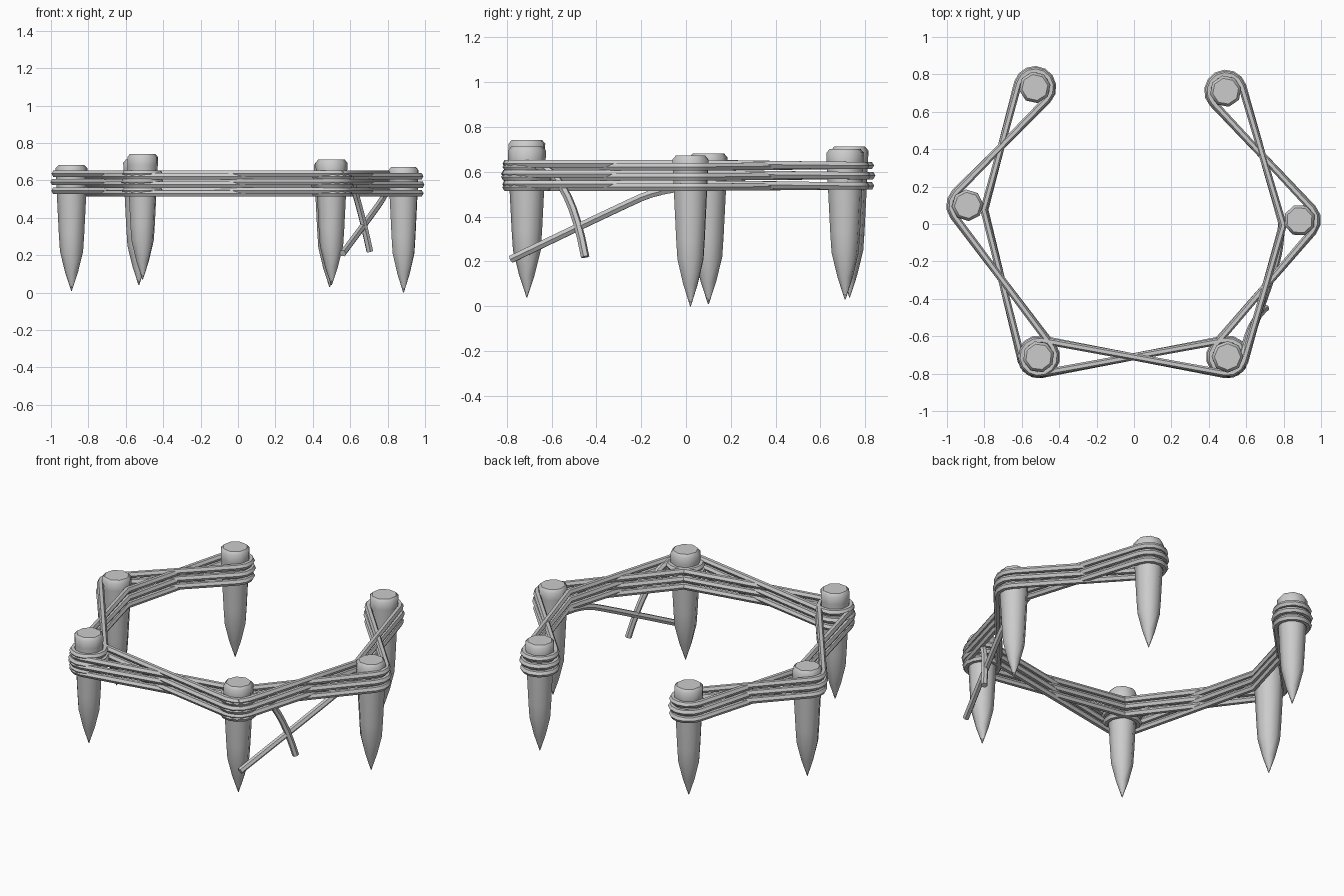
import bpy, bmesh, math
from mathutils import Vector

cube = bpy.data.objects.get("Cube")
if cube:
    bpy.data.objects.remove(cube, do_unlink=True)

grey = bpy.data.materials.new("plain_grey")
grey.use_nodes = True
color = (0.6, 0.6, 0.6, 1)
grey.diffuse_color = color
grey.node_tree.nodes["Principled BSDF"].inputs["Base Color"].default_value = color


def smooth(obj, degrees):
    bpy.ops.object.select_all(action='DESELECT')
    obj.select_set(True)
    bpy.context.view_layer.objects.active = obj
    bpy.ops.object.shade_smooth_by_angle(angle=math.radians(degrees))


# Stakes: name -> x, y, tip height, turn
STAKES = {
    "back_right": (-0.53, 0.73, 0.04, 10),
    "right": (-0.89, 0.10, 0.01, 5),
    "front_right": (-0.51, -0.71, 0.07, 15),
    "front_left": (0.50, -0.71, 0.04, 0),
    "left": (0.885, 0.02, 0.0, 20),
    "back_left": (0.49, 0.71, 0.03, 12),
}
# Radius and height above the tip
PROFILE = [(0.002, 0), (0.035, 0.1), (0.062, 0.21), (0.068, 0.3),
           (0.084, 0.61), (0.085, 0.655), (0.07, 0.672)]
SIDES = 8


def make_stake(name, x, y, z, turn):
    bm = bmesh.new()
    rings = []
    for r, h in PROFILE:
        ring = []
        for i in range(SIDES):
            a = math.tau * i / SIDES + math.radians(turn)
            ring.append(bm.verts.new((r * math.cos(a), r * math.sin(a), h)))
        rings.append(ring)
    for low, high in zip(rings, rings[1:]):
        for i in range(SIDES):
            j = (i + 1) % SIDES
            bm.faces.new((low[i], low[j], high[j], high[i]))
    bm.faces.new(rings[-1])
    bm.faces.new(rings[0][::-1])
    mesh = bpy.data.meshes.new(name)
    bm.to_mesh(mesh)
    bm.free()
    mesh.materials.append(grey)
    obj = bpy.data.objects.new(name, mesh)
    obj.location = (x, y, z)
    bpy.context.collection.objects.link(obj)
    smooth(obj, 50)


for key, values in STAKES.items():
    make_stake(key + "_stake", *values)


def make_rope(name, points, cyclic=False, kind='POLY'):
    curve = bpy.data.curves.new(name, 'CURVE')
    curve.dimensions = '3D'
    curve.bevel_depth = 0.019
    curve.bevel_resolution = 1
    curve.use_fill_caps = not cyclic
    curve.resolution_u = 3
    spline = curve.splines.new(kind)
    spline.points.add(len(points) - 1)
    for p, co in zip(spline.points, points):
        p.co = (*co, 1)
    spline.use_cyclic_u = cyclic
    if kind == 'NURBS':
        spline.use_endpoint_u = True
        spline.order_u = 3
    curve.materials.append(grey)
    obj = bpy.data.objects.new(name, curve)
    bpy.context.collection.objects.link(obj)
    bpy.ops.object.select_all(action='DESELECT')
    obj.select_set(True)
    bpy.context.view_layer.objects.active = obj
    bpy.ops.object.convert(target='MESH')
    smooth(bpy.context.object, 35)


# Weave order; +1 passes counter-clockwise round the stake, -1 clockwise
WEAVE = [("back_right", 1), ("right", -1), ("front_right", 1),
         ("front_left", -1), ("left", 1), ("back_left", -1),
         ("left", 1), ("front_left", -1), ("front_right", 1), ("right", -1)]


def weave_path(radius, height):
    count = len(WEAVE)
    centres = [Vector(STAKES[n][:2]) for n, s in WEAVE]
    signs = [s for n, s in WEAVE]
    # Direction of the tangent line leaving each stake
    heads = []
    for i in range(count):
        j = (i + 1) % count
        d = centres[j] - centres[i]
        lean = math.asin(-radius * (signs[j] - signs[i]) / d.length)
        heads.append(math.atan2(d.y, d.x) + lean)
    points = []
    for i, (c, s) in enumerate(zip(centres, signs)):
        start = heads[i - 1]
        sweep = ((heads[i] - start) * s) % math.tau
        if sweep > 1.8 * math.pi:
            sweep = 0
        steps = max(2, round(sweep / 0.45))
        z = height + (0.008 if i > 5 else -0.006 if 0 < i < 5 else 0)
        for k in range(steps + 1):
            a = start + s * sweep * k / steps - s * math.pi / 2
            points.append((c.x + radius * math.cos(a),
                           c.y + radius * math.sin(a), z))
    return points


# Three stacked turns of rope
for turn, (radius, height) in enumerate([(0.091, 0.537), (0.096, 0.583),
                                         (0.09, 0.628)]):
    make_rope(f"rope_turn_{turn + 1}", weave_path(radius, height), cyclic=True)

# Loose rope ends
make_rope("long_rope_end", [(0.79, 0.03, 0.535), (0.785, -0.12, 0.52),
                            (0.74, -0.28, 0.45), (0.56, -0.78, 0.21)],
          kind='NURBS')
make_rope("short_rope_end", [(0.55, -0.79, 0.635), (0.59, -0.66, 0.645),
                             (0.62, -0.56, 0.56), (0.67, -0.48, 0.38),
                             (0.705, -0.45, 0.22)], kind='NURBS')
